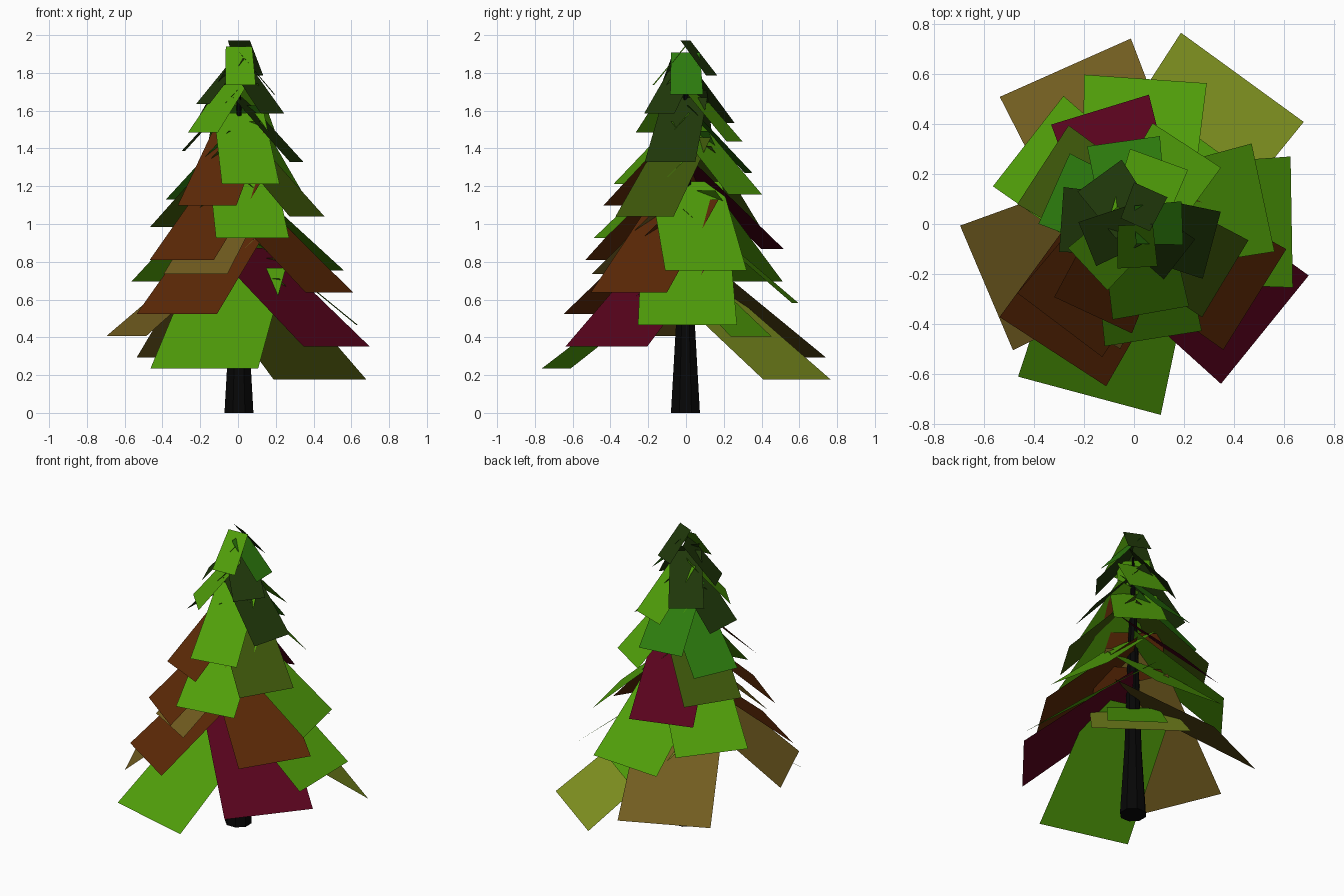
import bpy
import bmesh
import math
from mathutils import Vector

default_cube = bpy.data.objects.get("Cube")
if default_cube:
    bpy.data.objects.remove(default_cube, do_unlink=True)

AXIS = Vector((0.005, -0.003, 0))


def make_material(name, colour):
    material = bpy.data.materials.new(name)
    material.use_nodes = True
    material.diffuse_color = (*colour, 1)
    shader = material.node_tree.nodes["Principled BSDF"]
    shader.inputs["Base Color"].default_value = (*colour, 1)
    shader.inputs["Roughness"].default_value = 0.9
    return material


bright = make_material("bright_green", (0.082, 0.35, 0.003))
mid = make_material("mid_green", (0.026, 0.2, 0.004))
dark = make_material("dark_green", (0.014, 0.039, 0.003))
olive = make_material("olive_green", (0.048, 0.097, 0.003))
yellow = make_material("yellow_olive", (0.22, 0.29, 0.015))
tan = make_material("tan", (0.165, 0.108, 0.014))
brown = make_material("rust_brown", (0.108, 0.022, 0.002))
crimson = make_material("crimson", (0.098, 0.001, 0.012))
black = make_material("trunk_black", (0.002, 0.002, 0.002))


def finish(name, bm, material):
    mesh = bpy.data.meshes.new(name)
    bm.to_mesh(mesh)
    bm.free()
    mesh.materials.append(material)
    obj = bpy.data.objects.new(name, mesh)
    obj.location = AXIS
    bpy.context.collection.objects.link(obj)
    return obj


def build_trunk(sides, profile):
    """Flared, tapering trunk made of stacked rings."""
    bm = bmesh.new()
    rings = []
    for radius, height in profile:
        ring = []
        for i in range(sides):
            turn = math.tau * (i + 0.5) / sides
            ring.append(bm.verts.new((radius * math.cos(turn), radius * math.sin(turn), height)))
        rings.append(ring)
    for low, high in zip(rings, rings[1:]):
        for i in range(sides):
            j = (i + 1) % sides
            bm.faces.new((low[i], low[j], high[j], high[i]))
    bm.faces.new(rings[0][::-1])
    bm.faces.new(rings[-1])
    return finish("trunk", bm, black)


def build_bough(name, material, angle, tip_z, reach):
    """Flat bough from the trunk axis to its tip, steeper the higher it sits."""
    turn = math.radians(angle)
    out = Vector((math.cos(turn), math.sin(turn), 0))
    side = Vector((-out.y, out.x, 0)) * (0.4 * reach + 0.012)
    tip = out * reach + Vector((0, 0, tip_z))
    root = Vector((0, 0, tip_z + reach * (0.68 + 0.3 * tip_z)))
    bm = bmesh.new()
    corners = (tip - side, tip + side, root + side * 0.87, root - side * 0.87)
    bm.faces.new([bm.verts.new(c) for c in corners])
    return finish(name, bm, material)


build_trunk(8, [(0.083, 0), (0.054, 0.47), (0.032, 1.2), (0.006, 1.8)])

# Boughs spiral upward from the lowest to the top, packed closer near the tip
boughs = [
    (yellow, 54), (bright, 255), (tan, 114), (crimson, 321), (tan, 203),
    (bright, 1), (brown, 237), (bright, 86), (brown, 328), (bright, 142),
    (bright, 12), (brown, 233), (crimson, 107), (bright, 279), (olive, 147),
    (olive, 329), (brown, 245), (bright, 57), (bright, 280), (mid, 98),
    (dark, 345), (dark, 176), (bright, 70), (bright, 223), (dark, 126),
    (dark, 322), (dark, 202), (mid, 2), (bright, 273), (dark, 66),
]
for index, (material, angle) in enumerate(boughs):
    height = 0.178 + 0.0575 * min(index, 21) + 0.05 * max(index - 21, 0)
    build_bough(f"bough_{index + 1}", material, angle, height, 0.792 - 0.358 * height)

# Shorter boughs tucked between the main ones
build_bough("inner_bough_back", bright, 54, 0.405, 0.43)
build_bough("inner_bough_front", tan, 240, 0.735, 0.46)
build_bough("inner_bough_left", mid, 156, 1.13, 0.355)
